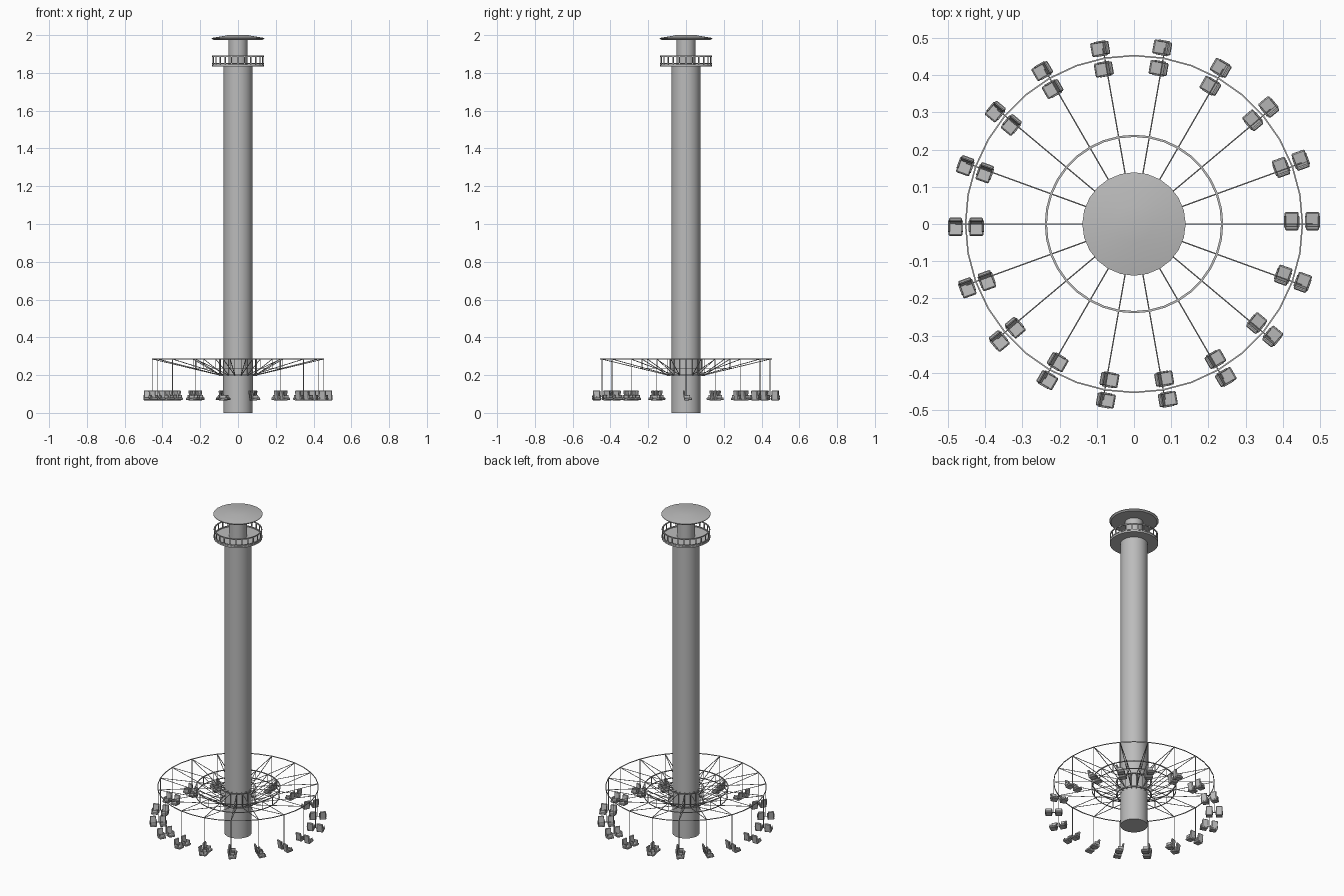
import bpy, bmesh
from math import pi, cos, sin
from mathutils import Vector, Matrix

cube = bpy.data.objects.get("Cube")
if cube:
    bpy.data.objects.remove(cube, do_unlink=True)

grey = bpy.data.materials.new("plain grey")
grey.use_nodes = True
grey.diffuse_color = (0.5, 0.5, 0.5, 1)
grey.node_tree.nodes["Principled BSDF"].inputs["Base Color"].default_value = (0.5, 0.5, 0.5, 1)

ARMS = 18
TOP, BOTTOM = 0.285, 0.2           # carousel frame heights
HUB, MID, RIM = 0.098, 0.237, 0.453  # carousel frame radii


def finish(name, bm, smooth=False):
    bmesh.ops.recalc_face_normals(bm, faces=bm.faces)
    mesh = bpy.data.meshes.new(name)
    bm.to_mesh(mesh)
    bm.free()
    mesh.materials.append(grey)
    obj = bpy.data.objects.new(name, mesh)
    bpy.context.collection.objects.link(obj)
    if smooth:
        bpy.ops.object.select_all(action="DESELECT")
        obj.select_set(True)
        bpy.context.view_layer.objects.active = obj
        bpy.ops.object.shade_smooth_by_angle()
    return obj


def lathe(name, profile, sides, smooth=True, closed=False):
    """Spin an (r, z) profile around the tower axis."""
    bm = bmesh.new()
    verts = [bm.verts.new((r, 0, z)) for r, z in profile]
    edges = [bm.edges.new(pair) for pair in zip(verts, verts[1:])]
    if closed:
        edges.append(bm.edges.new((verts[-1], verts[0])))
    bmesh.ops.spin(bm, geom=verts + edges, cent=(0, 0, 0), axis=(0, 0, 1),
                   angle=2 * pi, steps=sides)
    bmesh.ops.remove_doubles(bm, verts=bm.verts, dist=1e-5)
    return finish(name, bm, smooth)


def ring(name, r, z, sides, w=0.004, h=0.004):
    a, b = w / 2, h / 2
    return lathe(name, [(r - a, z - b), (r + a, z - b), (r + a, z + b), (r - a, z + b)],
                 sides, False, True)


def rod(bm, start, end, radius=0.002, sides=6):
    a, b = Vector(start), Vector(end)
    turn = (b - a).to_track_quat("Z", "Y").to_matrix().to_4x4()
    bmesh.ops.create_cone(bm, cap_ends=True, segments=sides, radius1=radius, radius2=radius,
                          depth=(b - a).length, matrix=Matrix.Translation((a + b) / 2) @ turn)


def box(bm, centre, size, tilt=0, bevel=0.0):
    m = Matrix.Translation(centre) @ Matrix.Rotation(tilt, 4, "X") @ Matrix.Diagonal((*size, 1))
    verts = bmesh.ops.create_cube(bm, size=1, matrix=m)["verts"]
    if bevel:
        edges = list({e for v in verts for e in v.link_edges})
        bmesh.ops.bevel(bm, geom=edges, offset=bevel, segments=1, affect="EDGES")


def around(name, build, count):
    """Repeat the geometry made by build around the tower axis."""
    bm = bmesh.new()
    build(bm)
    base = list(bm.verts) + list(bm.edges) + list(bm.faces)
    for i in range(1, count):
        copy = bmesh.ops.duplicate(bm, geom=base)["geom"]
        bmesh.ops.rotate(bm, cent=(0, 0, 0), matrix=Matrix.Rotation(2 * pi * i / count, 3, "Z"),
                         verts=[v for v in copy if isinstance(v, bmesh.types.BMVert)])
    return finish(name, bm)


# Tower, neck, platform and roof
lathe("tower_column", [(0, 0), (0.077, 0), (0.077, 1.84), (0, 1.84)], 32)
lathe("tower_neck", [(0, 1.83), (0.05, 1.83), (0.05, 1.98), (0, 1.98)], 32)
lathe("lookout_platform", [(0, 1.835), (0.137, 1.835), (0.137, 1.845), (0, 1.845)], 32)
lathe("roof", [(0, 1.975), (0.13, 1.975), (0.139, 1.982), (0.139, 1.985),
               (0.05, 2.0), (0, 2.0)], 24)

# Lookout railing
ring("railing_top", 0.134, 1.888, 32, 0.006, 0.006)
ring("railing_bottom", 0.134, 1.85, 32, 0.006, 0.006)
around("railing_posts", lambda bm: box(bm, (0.134, 0, 1.865), (0.004, 0.006, 0.045)), 24)

# Carousel rings
ring("rim_ring", RIM, TOP, 36)
ring("middle_ring_top", MID, TOP, 36, 0.006)
ring("middle_ring_bottom", MID, 0.236, 36)
ring("hub_ring_top", HUB, TOP, 36, 0.006)
ring("hub_ring_bottom", HUB, BOTTOM, 36, 0.006, 0.008)


# Carousel arms with lower struts and bracing
def arm(bm):
    rod(bm, (0.07, 0, TOP), (RIM, 0, TOP))
    rod(bm, (0.07, 0, BOTTOM), (HUB, 0, BOTTOM))
    rod(bm, (HUB, 0, BOTTOM), (RIM, 0, TOP))
    rod(bm, (HUB, 0, BOTTOM), (HUB, 0, TOP))
    rod(bm, (MID, 0, 0.236), (MID, 0, TOP))
    rod(bm, (HUB, 0, BOTTOM), (MID, 0, TOP))


around("carousel_arms", arm, ARMS)


# Hanging rods with a crossbar joining each pair of seats
def hanger(bm):
    rod(bm, (0.452, 0, TOP), (0.452, 0, 0.085))
    rod(bm, (0.425, 0, 0.085), (0.48, 0, 0.085))


around("seat_hangers", hanger, ARMS)


# Paired seats facing along the direction of travel
def seats(bm):
    for x in (0.424, 0.48):
        box(bm, (x, 0.011, 0.073), (0.038, 0.042, 0.013), 0.1, 0.003)
        box(bm, (x, -0.009, 0.095), (0.036, 0.01, 0.048), 0.15, 0.003)
        for side in (-1, 1):
            box(bm, (x + side * 0.018, 0.006, 0.086), (0.005, 0.03, 0.016), 0.1, 0.001)


around("seats", seats, ARMS)
